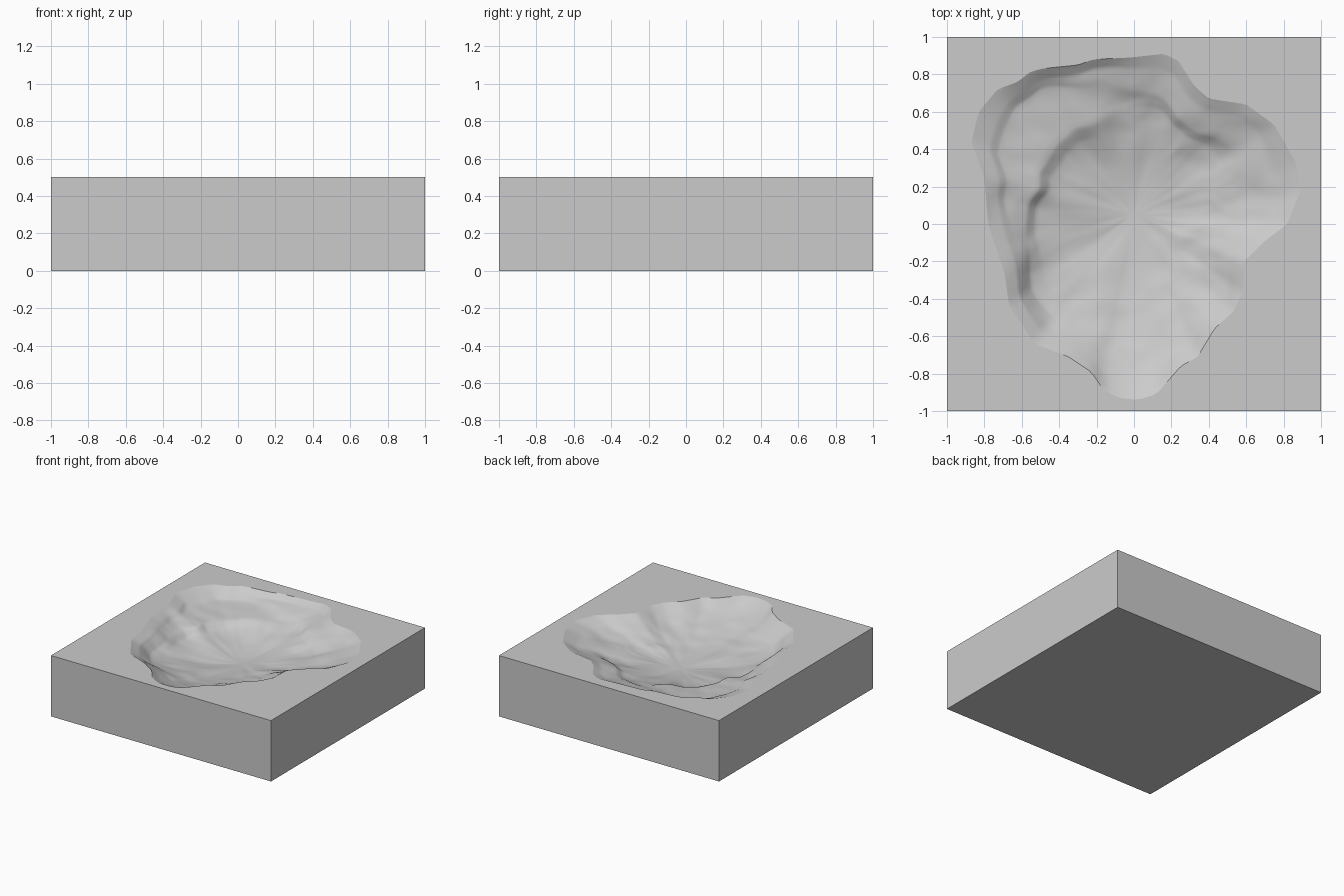
import bpy, bmesh, math
from mathutils import Vector, noise

if "Cube" in bpy.data.objects:
    bpy.data.objects.remove(bpy.data.objects["Cube"])

TOP, CX, CY = 0.5, 0.0, 0.05
N, STEPS = 180, 7

# Outline of the rock-shaped opening, seen from the top
OUTLINE = [(.89, .18), (.87, .32), (.75, .53), (.60, .64), (.40, .67), (.32, .74), (.24, .87),
           (.16, .91), (-.02, .89), (-.22, .88), (-.30, .85), (-.50, .83), (-.56, .81), (-.62, .76),
           (-.73, .72), (-.83, .60), (-.87, .44), (-.80, .25), (-.78, 0), (-.69, -.27), (-.67, -.43),
           (-.61, -.52), (-.53, -.64), (-.35, -.71), (-.23, -.79), (-.16, -.89), (-.08, -.93),
           (.02, -.94), (.12, -.91), (.25, -.76), (.34, -.71), (.43, -.56), (.53, -.47), (.58, -.37),
           (.59, -.20), (.70, -.09), (.82, 0)]

# Every 30 degrees: (radius fraction, depth) of the shoulder, its foot, ledge edge and ledge foot
PROFILES = [
    [(.85, .05), (.76, .08), (.52, .13), (.44, .15)],
    [(.90, .04), (.68, .08), (.60, .11), (.42, .15)],
    [(.90, .03), (.74, .07), (.68, .10), (.50, .14)],
    [(.93, .03), (.75, .06), (.68, .10), (.50, .14)],
    [(.96, .04), (.92, .06), (.62, .09), (.54, .13)],
    [(.87, .03), (.82, .06), (.51, .09), (.43, .14)],
    [(.92, .03), (.87, .05), (.76, .09), (.70, .14)],
    [(.90, .03), (.86, .06), (.82, .11), (.74, .14)],
    [(.95, .04), (.90, .08), (.84, .11), (.60, .16)],
    [(.90, .05), (.75, .10), (.60, .14), (.40, .18)],
    [(.90, .05), (.75, .10), (.60, .13), (.40, .17)],
    [(.88, .05), (.75, .09), (.60, .13), (.40, .16)],
]
DEEPEST = 0.2

polar = sorted((math.atan2(y - CY, x - CX) % math.tau, math.hypot(x - CX, y - CY)) for x, y in OUTLINE)
polar = [(polar[-1][0] - math.tau, polar[-1][1])] + polar + [(polar[0][0] + math.tau, polar[0][1])]


def rim_radius(a):
    # straight segment between the two outline points around angle a
    for (a0, r0), (a1, r1) in zip(polar, polar[1:]):
        if a0 <= a <= a1:
            return r0 * r1 * math.sin(a1 - a0) / (r0 * math.sin(a - a0) + r1 * math.sin(a1 - a))


def profile(a):
    f = a / math.tau * 12
    i, t = int(f), f - int(f)
    # cubic B-spline weights around the circle
    w = ((1 - t) ** 3 / 6, (3 * t**3 - 6 * t * t + 4) / 6, (-3 * t**3 + 3 * t * t + 3 * t + 1) / 6, t**3 / 6)
    rows = [PROFILES[(i + k - 1) % 12] for k in range(4)]
    mid = [tuple(sum(w[k] * rows[k][p][c] for k in range(4)) for c in (0, 1)) for p in range(4)]
    return [(1, 0)] + mid + [(0, DEEPEST)]


def ripple(x, y):
    return (.020 * noise.noise(Vector((x * 3, y * 4, 1))) + .008 * noise.noise(Vector((x * 7, y * 11, 5)))
            + .003 * noise.noise(Vector((x * 18, y * 24, 9))))


bm = bmesh.new()

# Rock impression: rings running from the rim down to the deepest point
rings = []
for k in range(5 * STEPS):
    seg, t = divmod(k, STEPS)
    t /= STEPS
    ring = []
    for j in range(N):
        a = j / N * math.tau
        (f0, d0), (f1, d1) = profile(a)[seg:seg + 2]
        f = f0 + (f1 - f0) * t
        # the last stretch is a rounded bowl floor
        d = d0 + (d1 - d0) * (t if seg < 4 else 1 - (1 - t) ** 2)
        # ragged ledges: wobble the inner rings a little
        f += .05 * min(1, (1 - f) * 6) * f * noise.noise(Vector((math.cos(a) * 4, math.sin(a) * 4, 2)))
        r = rim_radius(a) * f
        x, y = CX + r * math.cos(a), CY + r * math.sin(a)
        ring.append(bm.verts.new((x, y, TOP - d - min(1, d / .08) * ripple(x, y))))
    rings.append(ring)
bottom = bm.verts.new((CX, CY, TOP - DEEPEST - ripple(CX, CY)))
for ra, rb in zip(rings, rings[1:]):
    for j in range(N):
        n = (j + 1) % N
        bm.faces.new((ra[j], ra[n], rb[n], rb[j])).smooth = True
for j in range(N):
    bm.faces.new((rings[-1][j], rings[-1][(j + 1) % N], bottom)).smooth = True

# Soften the folds inside the impression
inner = [v for ring in rings[1:] for v in ring] + [bottom]
for _ in range(2):
    bmesh.ops.smooth_vert(bm, verts=inner, factor=.4, use_axis_x=True, use_axis_y=True, use_axis_z=True)

# Slab: floor, four sides and a top with the opening
corners = [(-1, -1), (1, -1), (1, 1), (-1, 1)]
low = [bm.verts.new((x, y, 0)) for x, y in corners]
high = [bm.verts.new((x, y, TOP)) for x, y in corners]
bm.faces.new(low[::-1])
for i in range(4):
    n = (i + 1) % 4
    bm.faces.new((low[i], low[n], high[n], high[i]))
rim = [bm.edges.get((rings[0][j], rings[0][(j + 1) % N])) for j in range(N)]
border = [bm.edges.get((high[i], high[(i + 1) % 4])) for i in range(4)]
bmesh.ops.triangle_fill(bm, edges=rim + border, use_beauty=True, normal=(0, 0, 1))
for e in rim:
    e.smooth = False
bmesh.ops.recalc_face_normals(bm, faces=bm.faces)

mesh = bpy.data.meshes.new("rock_mould_slab")
bm.to_mesh(mesh)
bm.free()
bpy.context.collection.objects.link(bpy.data.objects.new("rock_mould_slab", mesh))
